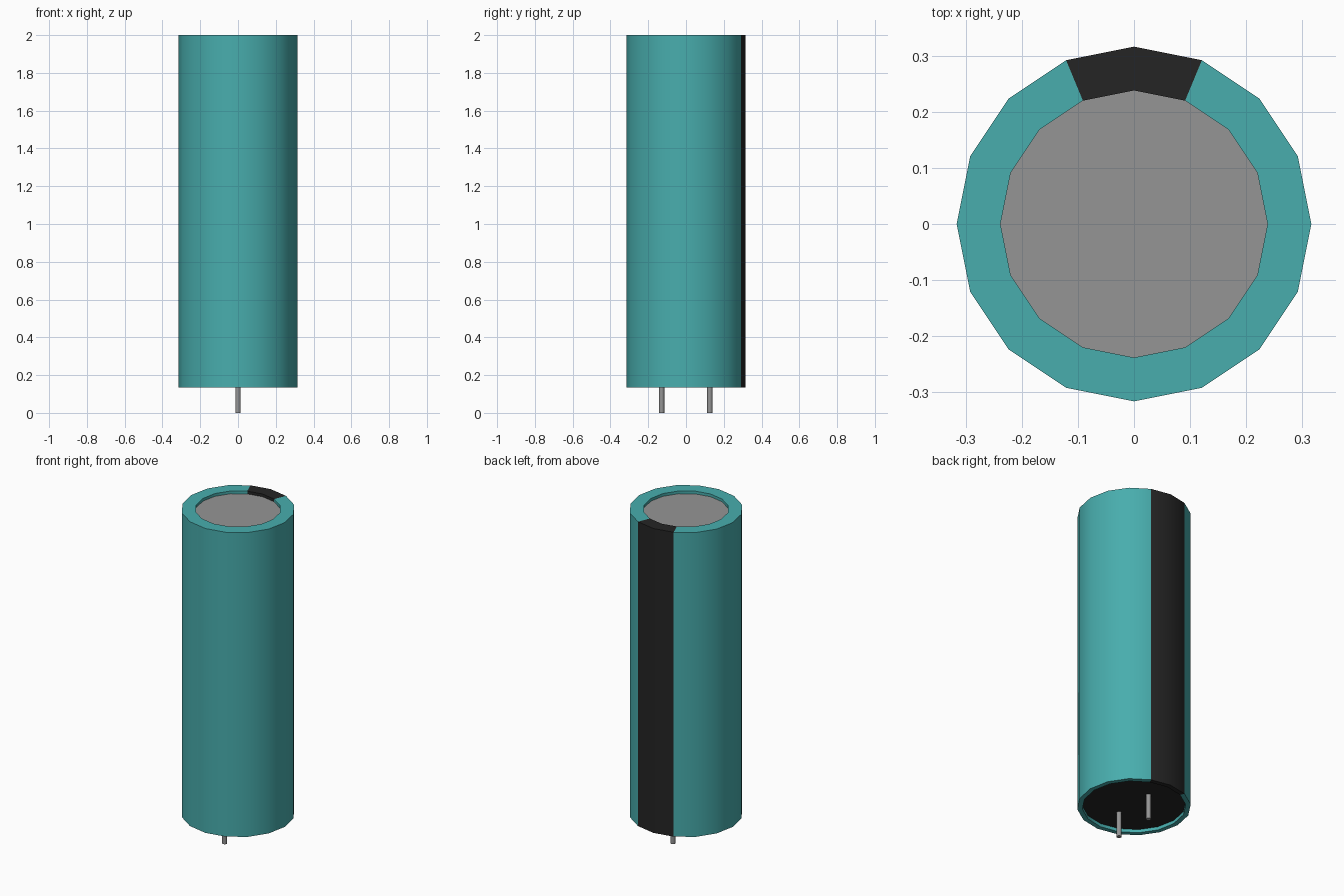
import bpy
import bmesh
from math import cos, sin, tau, pi

SIDES = 16

cube = bpy.data.objects.get("Cube")
if cube:
    bpy.data.objects.remove(cube, do_unlink=True)


def material(name, color):
    mat = bpy.data.materials.new(name)
    mat.use_nodes = True
    mat.diffuse_color = (*color, 1)
    mat.node_tree.nodes["Principled BSDF"].inputs["Base Color"].default_value = (*color, 1)
    return mat


teal = material("teal sleeve", (0.065, 0.42, 0.42))
black = material("black", (0.018, 0.018, 0.018))
gray = material("gray metal", (0.30, 0.30, 0.30))


def finish(bm, name, mats):
    bmesh.ops.recalc_face_normals(bm, faces=bm.faces)
    mesh = bpy.data.meshes.new(name)
    bm.to_mesh(mesh)
    bm.free()
    for mat in mats:
        mesh.materials.append(mat)
    obj = bpy.data.objects.new(name, mesh)
    bpy.context.collection.objects.link(obj)
    bpy.ops.object.select_all(action="DESELECT")
    obj.select_set(True)
    bpy.context.view_layer.objects.active = obj
    bpy.ops.object.shade_smooth_by_angle(angle=pi / 6)
    return obj


def lathe(name, profile, mats, sides=SIDES, y=0, caps=False):
    """Revolve (radius, height) points around z, optionally closing both ends."""
    bm = bmesh.new()
    rings = [[bm.verts.new((r * cos(tau * i / sides), y + r * sin(tau * i / sides), z))
              for i in range(sides)] for r, z in profile]
    for a, b in zip(rings, rings[1:]):
        for i in range(sides):
            j = (i + 1) % sides
            face = bm.faces.new((a[i], a[j], b[j], b[i]))
            # The two segments around the back form the polarity stripe
            if len(mats) > 1 and i in (sides // 4 - 1, sides // 4):
                face.material_index = 1
    if caps:
        bm.faces.new(rings[0])
        bm.faces.new(rings[-1])
    return finish(bm, name, mats)


# Sleeve with folded rims and a black stripe at the back
lathe("sleeve", [(0.288, 0.155), (0.288, 0.135), (0.316, 0.135),
                 (0.316, 2.0), (0.238, 2.0), (0.238, 1.983)], [teal, black])

# Recessed metal top and black base seal
lathe("metal_top", [(0.238, 1.96), (0.238, 1.983)], [gray], caps=True)
lathe("base_seal", [(0.288, 0.155), (0.288, 0.18)], [black], caps=True)

# Two lead pins
for name, y in (("front_pin", -0.129), ("back_pin", 0.126)):
    lathe(name, [(0.014, 0), (0.014, 0.16)], [gray], y=y, caps=True)
